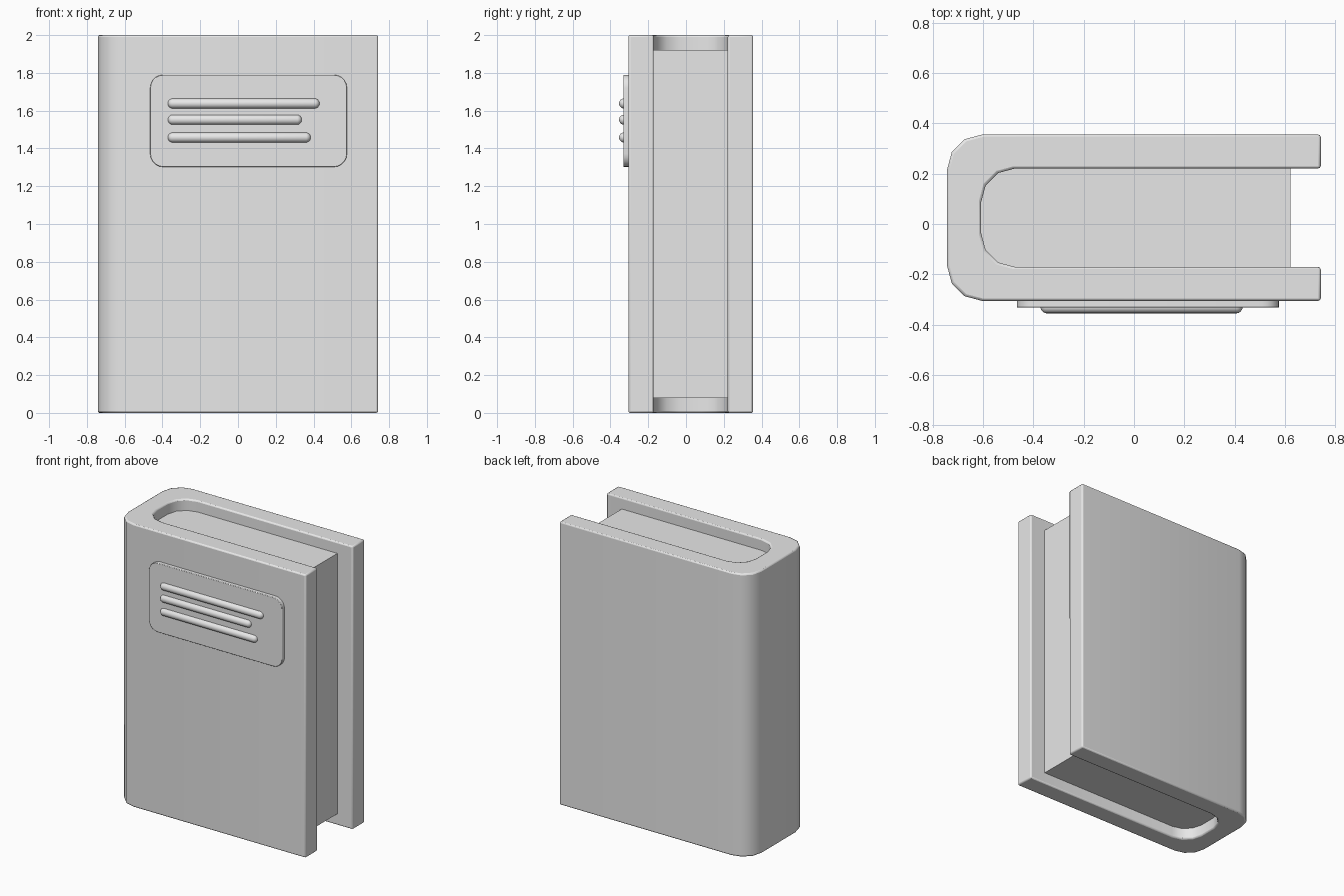
import bpy
import bmesh
from math import cos, sin, radians
from mathutils import Matrix, Vector

old = bpy.data.objects.get("Cube")
if old:
    bpy.data.objects.remove(old, do_unlink=True)

grey = bpy.data.materials.new("plain grey")
grey.use_nodes = True
colour = (0.8, 0.8, 0.8, 1)
grey.diffuse_color = colour
grey.node_tree.nodes["Principled BSDF"].inputs["Base Color"].default_value = colour


def finish(name, bm, bevel=0):
    """Turn a bmesh into a named, shaded object."""
    bmesh.ops.recalc_face_normals(bm, faces=bm.faces)
    mesh = bpy.data.meshes.new(name)
    bm.to_mesh(mesh)
    bm.free()
    obj = bpy.data.objects.new(name, mesh)
    bpy.context.collection.objects.link(obj)
    mesh.materials.append(grey)
    bpy.ops.object.select_all(action="DESELECT")
    obj.select_set(True)
    bpy.context.view_layer.objects.active = obj
    if bevel:
        mod = obj.modifiers.new("soft edges", "BEVEL")
        mod.width = bevel
        mod.segments = 2
        mod.limit_method = "ANGLE"
        mod.angle_limit = radians(50)
    bpy.ops.object.shade_smooth_by_angle(angle=radians(35))
    return obj


def arc(cx, cy, r, start, steps=3):
    """Quarter circle, counter-clockwise from the start angle."""
    angles = [radians(start + 90 * i / steps) for i in range(steps + 1)]
    return [(cx + r * cos(a), cy + r * sin(a)) for a in angles]


def u_path(left, right, low, high, r):
    """Open path from the upper right, round the spine, to the lower right."""
    return ([(right, high)] + arc(left + r, high - r, r, 90)
            + arc(left + r, low + r, r, 180) + [(right, low)])


def extrude(points, vector):
    """Extrude a closed outline of 3D points."""
    bm = bmesh.new()
    face = bm.faces.new([bm.verts.new(p) for p in points])
    out = bmesh.ops.extrude_face_region(bm, geom=[face], use_keep_orig=True)
    moved = [g for g in out["geom"] if isinstance(g, bmesh.types.BMVert)]
    bmesh.ops.translate(bm, verts=moved, vec=vector)
    return bm


# Cover: one U-shaped band wrapping both boards and the rounded spine
outer = u_path(-0.742, 0.742, -0.305, 0.355, 0.137)
inner = u_path(-0.608, 0.742, -0.171, 0.221, 0.137)
bm = bmesh.new()
rings = []
for z in (0, 2):
    rings.append([[bm.verts.new((x, y, z)) for x, y in path] for path in (outer, inner)])
(out_low, in_low), (out_top, in_top) = rings
for i in range(len(outer) - 1):
    j = i + 1
    for a, b in ((out_low, out_top), (out_top, in_top), (in_top, in_low), (in_low, out_low)):
        bm.faces.new((a[i], a[j], b[j], b[i]))
for i in (0, -1):
    bm.faces.new((out_low[i], out_top[i], in_top[i], in_low[i]))
finish("cover", bm, 0.01)

# Page block: fills the inside of the cover, set back from the edges
pages = u_path(-0.608, 0.622, -0.171, 0.221, 0.137)
finish("pages", extrude([(x, y, 0.08) for x, y in pages], (0, 0, 1.84)))

# Label: rounded plate on the front board
r = 0.07
x0, x1, z0, z1 = -0.465, 0.577, 1.302, 1.79
outline = (arc(x1 - r, z1 - r, r, 0, 5) + arc(x0 + r, z1 - r, r, 90, 5)
           + arc(x0 + r, z0 + r, r, 180, 5) + arc(x1 - r, z0 + r, r, 270, 5))
finish("label", extrude([(x, -0.30, z) for x, z in outline], (0, -0.032, 0)), 0.003)

# Raised lines on the label: round-ended rods half sunk in the plate
for place, z, end in (("top", 1.638, 0.432), ("middle", 1.552, 0.338), ("bottom", 1.458, 0.385)):
    radius, start = 0.027, -0.372
    bm = bmesh.new()
    bmesh.ops.create_uvsphere(bm, u_segments=16, v_segments=11, radius=radius,
                              matrix=Matrix.Rotation(radians(90), 4, "Y"))
    for v in bm.verts:
        shift = end - radius if v.co.x > 0 else start + radius
        v.co += Vector((shift, -0.328, z))
    finish(place + "_line", bm)
